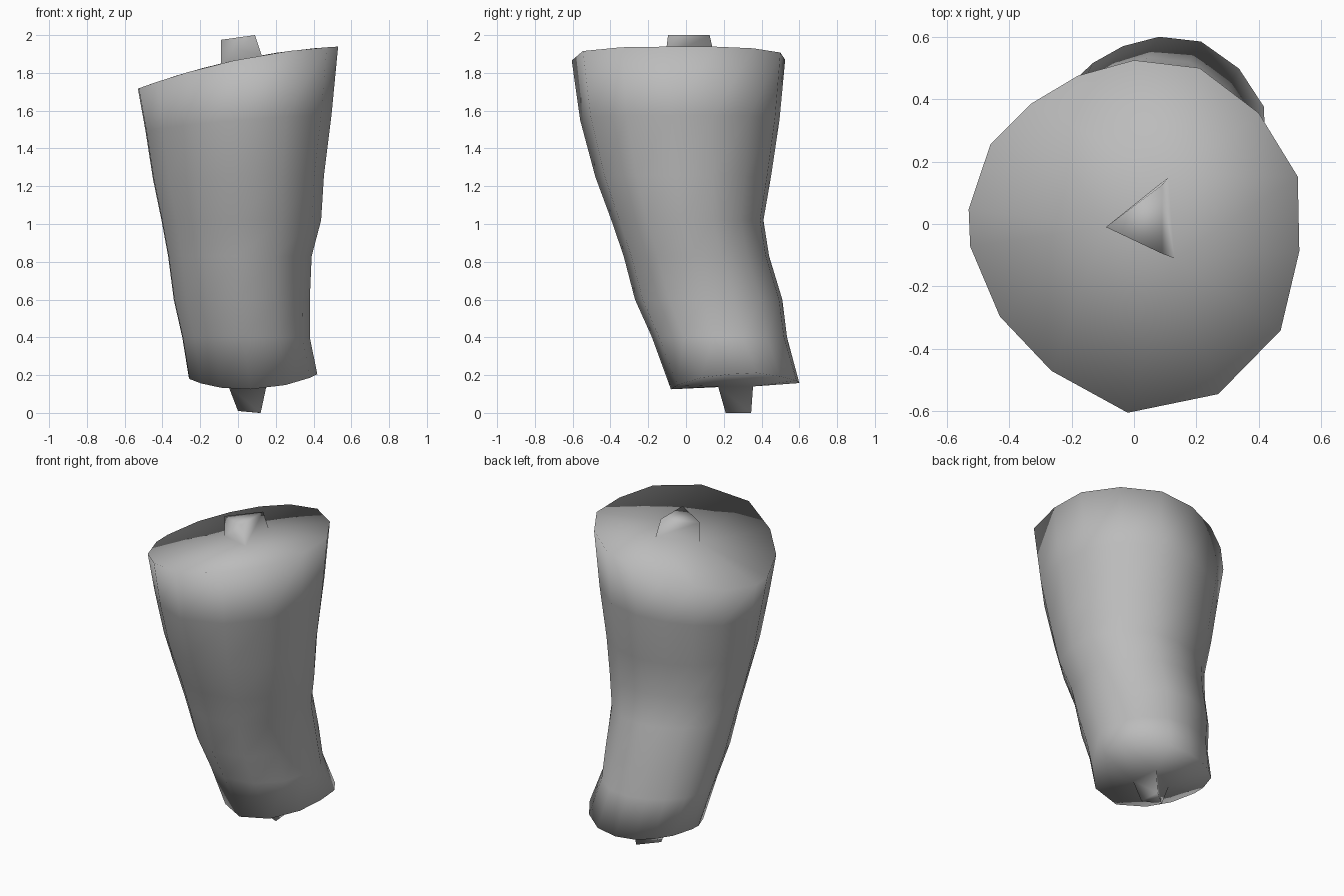
import bpy, bmesh
from mathutils import Vector

cube = bpy.data.objects.get("Cube")
if cube:
    bpy.data.objects.remove(cube, do_unlink=True)

grey = bpy.data.materials.new("neutral_grey")
grey.use_nodes = True
colour = (0.5, 0.5, 0.5, 1)
grey.diffuse_color = colour
grey.node_tree.nodes["Principled BSDF"].inputs["Base Color"].default_value = colour

# Shared cross-section outline, counter-clockwise from the right
outline = [(.525, .155), (.4, .36), (.21, .505), (0, .53), (-.18, .48),
           (-.33, .39), (-.46, .26), (-.53, .05), (-.525, -.07), (-.43, -.295),
           (-.265, -.47), (-.02, -.605), (.27, -.545), (.47, -.34), (.53, -.085)]

# Sections: height, x range, y range
sections = [(.15, -.26, .42, -.08, .60), (.4, -.295, .38, -.18, .535),
            (.6, -.34, .38, -.27, .51), (.83, -.37, .39, -.33, .44),
            (1.02, -.405, .44, -.395, .41), (1.25, -.45, .455, -.48, .45),
            (1.55, -.49, .495, -.56, .495), (1.87, -.53, .53, -.605, .525)]


def remap(v, low, high, a, b):
    return a + (v - low) / (high - low) * (b - a)


bm = bmesh.new()


def add_loop(points):
    return [bm.verts.new(p) for p in points]


def join_loops(lower, upper):
    n = len(lower)
    for i in range(n):
        j = (i + 1) % n
        bm.faces.new((lower[i], lower[j], upper[j], upper[i]))


def join_fan(rim, peg):
    # Each rim edge goes to its nearest peg corner; gaps fill with triangles
    near = [min(peg, key=lambda p: (p.co - r.co).xy.length) for r in rim]
    for i in range(len(rim)):
        j = (i + 1) % len(rim)
        bm.faces.new((rim[i], rim[j], near[i]))
        if near[i] != near[j]:
            bm.faces.new((near[i], rim[j], near[j]))


# Tapered body with slanted upper and lower rims
rings = []
for k, (z, x0, x1, y0, y1) in enumerate(sections):
    top_tilt = {7: 1, 6: .4, 5: .1}.get(k, 0)
    points = []
    for u, v in outline:
        x = remap(u, -.53, .53, x0, x1)
        y = remap(v, -.605, .53, y0, y1)
        h = z + top_tilt * (.21 * x - .15 * x * x)
        if k == 0:
            h += -.03 + .6 * (x - .05) ** 2 + .15 * (y - .1) ** 2
        points.append((x, y, h))
    rings.append(add_loop(points))
for lower, upper in zip(rings, rings[1:]):
    join_loops(lower, upper)

# Upper three-sided peg
peg_base = add_loop([(.13, -.11, 1.88), (.11, .15, 1.89), (-.09, -.01, 1.85)])
peg_tip = add_loop([(.09, -.095, 2), (.09, .125, 2), (-.09, -.01, 1.975)])
join_fan(rings[-1], peg_base)
join_loops(peg_base, peg_tip)
bm.faces.new(peg_tip)

# Lower three-sided peg
peg_base = add_loop([(.15, .17, .14), (.13, .355, .14), (-.05, .25, .14)])
peg_tip = add_loop([(.12, .21, 0), (.11, .345, 0), (0, .25, .01)])
join_fan(rings[0], peg_base)
join_loops(peg_base, peg_tip)
bm.faces.new(peg_tip)

bmesh.ops.recalc_face_normals(bm, faces=bm.faces)
for f in bm.faces:
    f.smooth = True

mesh = bpy.data.meshes.new("limb_segment")
bm.to_mesh(mesh)
bm.free()
mesh.materials.append(grey)
limb = bpy.data.objects.new("limb_segment", mesh)
bpy.context.collection.objects.link(limb)
